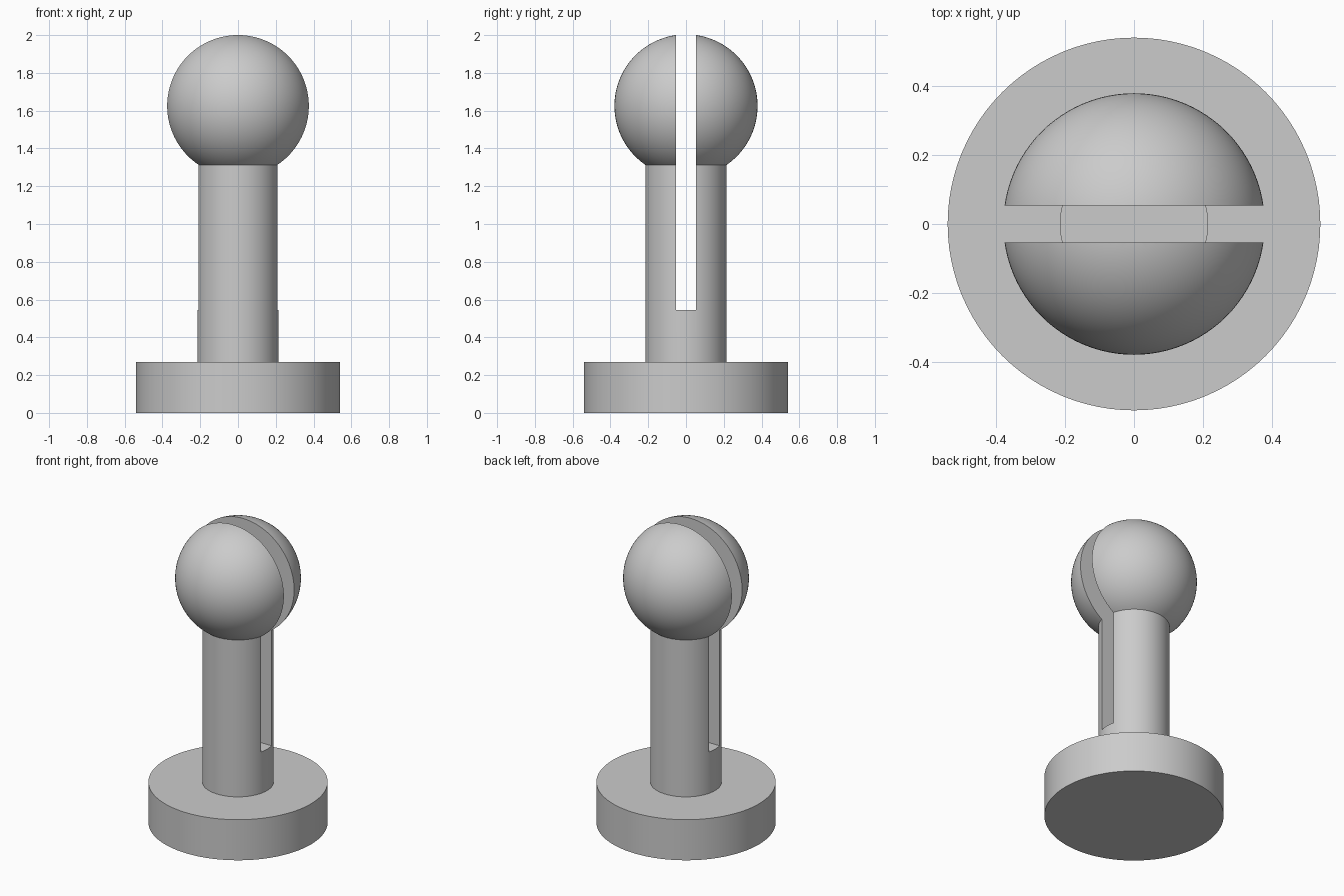
import bpy, bmesh, math

if "Cube" in bpy.data.objects:
    bpy.data.objects.remove(bpy.data.objects["Cube"], do_unlink=True)

BASE_R, BASE_H = 0.54, 0.27
STEM_R = 0.215
BALL_R, BALL_Z = 0.379, 1.625
SLOT_W, SLOT_FLOOR = 0.108, 0.545

grey = bpy.data.materials.new("plain grey")
grey.use_nodes = True
colour = (0.6, 0.6, 0.6, 1)
grey.diffuse_color = colour
grey.node_tree.nodes["Principled BSDF"].inputs["Base Color"].default_value = colour


def lathe(name, profile, steps=96):
    """Revolve an (r, z) profile about the z axis into a closed solid."""
    bm = bmesh.new()
    verts = [bm.verts.new((r, 0, z)) for r, z in profile]
    edges = [bm.edges.new(pair) for pair in zip(verts, verts[1:])]
    bmesh.ops.spin(bm, geom=verts + edges, cent=(0, 0, 0), axis=(0, 0, 1),
                   angle=math.tau, steps=steps)
    bmesh.ops.remove_doubles(bm, verts=bm.verts, dist=1e-5)
    bmesh.ops.recalc_face_normals(bm, faces=bm.faces)
    mesh = bpy.data.meshes.new(name)
    bm.to_mesh(mesh)
    bm.free()
    mesh.materials.append(grey)
    obj = bpy.data.objects.new(name, mesh)
    bpy.context.collection.objects.link(obj)
    return obj


def activate(obj):
    bpy.ops.object.select_all(action='DESELECT')
    obj.select_set(True)
    bpy.context.view_layer.objects.active = obj


# Round foot
base = lathe("base", [(0, 0), (BASE_R, 0), (BASE_R, BASE_H), (0, BASE_H)])

# Stem running into the ball in one solid
start = math.asin(STEM_R / BALL_R)
arc = 48
ball = []
for i in range(arc):
    a = start + (math.pi - start) * i / arc
    ball.append((BALL_R * math.sin(a), BALL_Z - BALL_R * math.cos(a)))
ball.append((0, BALL_Z + BALL_R))
stem = lathe("ball_stem", [(0, BASE_H), (STEM_R, BASE_H)] + ball)

# Slot through the ball and most of the stem, along x
top = BALL_Z + 2 * BALL_R
bpy.ops.mesh.primitive_cube_add(size=1, location=(0, 0, (SLOT_FLOOR + top) / 2))
cutter = bpy.context.object
cutter.name = "slot_cutter"
cutter.scale = (2, SLOT_W, top - SLOT_FLOOR)
cutter.hide_render = True
cutter.data.materials.append(grey)
bpy.context.view_layer.update()

cut = stem.modifiers.new("slot", 'BOOLEAN')
cut.operation = 'DIFFERENCE'
cut.solver = 'EXACT'
cut.object = cutter
activate(stem)
bpy.ops.object.modifier_apply(modifier=cut.name)
bpy.data.objects.remove(cutter, do_unlink=True)

# Smooth round walls, crisp rims
for obj in (base, stem):
    activate(obj)
    bpy.ops.object.shade_smooth_by_angle(angle=math.radians(30))
